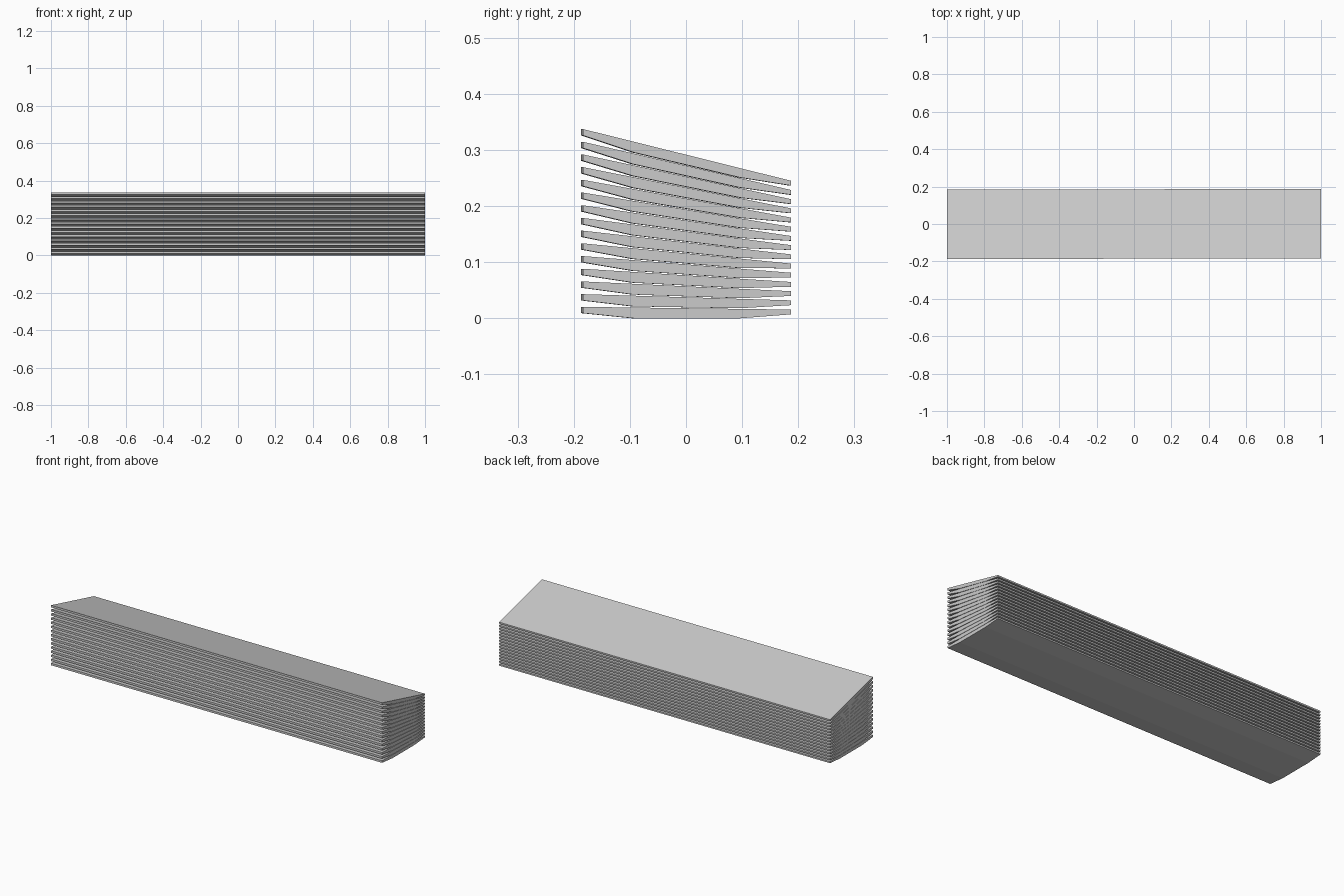
import bpy

if "Cube" in bpy.data.objects:
    bpy.data.objects.remove(bpy.data.objects["Cube"])

COUNT = 15
HALF_LEN = 1.0
HALF_W = 0.1855
SKEW = 0.0018   # slight yaw of each board across its length


def lerp(a, b, t):
    return a + (b - a) * t


def make_slat(i):
    t = i / (COUNT - 1)
    front_z = lerp(0.0203, 0.3372, t)
    back_z = lerp(0.0155, 0.2450, t)

    def top(y):
        return lerp(front_z, back_z, (y + HALF_W) / (2 * HALF_W))

    # cross-section: flat top, underside chamfered towards both edges
    section = [(-HALF_W, 0), (-HALF_W, 0.0112), (-0.095, 0.0191),
               (0.095, 0.0167), (HALF_W, 0.0085), (HALF_W, 0)]
    n = len(section)
    verts = [(s * HALF_LEN, y + s * SKEW, top(y) - d)
             for s in (-1, 1) for y, d in section]
    faces = [tuple(reversed(range(n))), tuple(range(n, 2 * n))]
    faces += [(k, (k + 1) % n, n + (k + 1) % n, n + k) for k in range(n)]
    mesh = bpy.data.meshes.new(f"slat_{i + 1:02d}")
    mesh.from_pydata(verts, [], faces)
    mesh.update()
    obj = bpy.data.objects.new(mesh.name, mesh)
    bpy.context.collection.objects.link(obj)


# fanned stack of boards, tilting further towards the top
for i in range(COUNT):
    make_slat(i)
